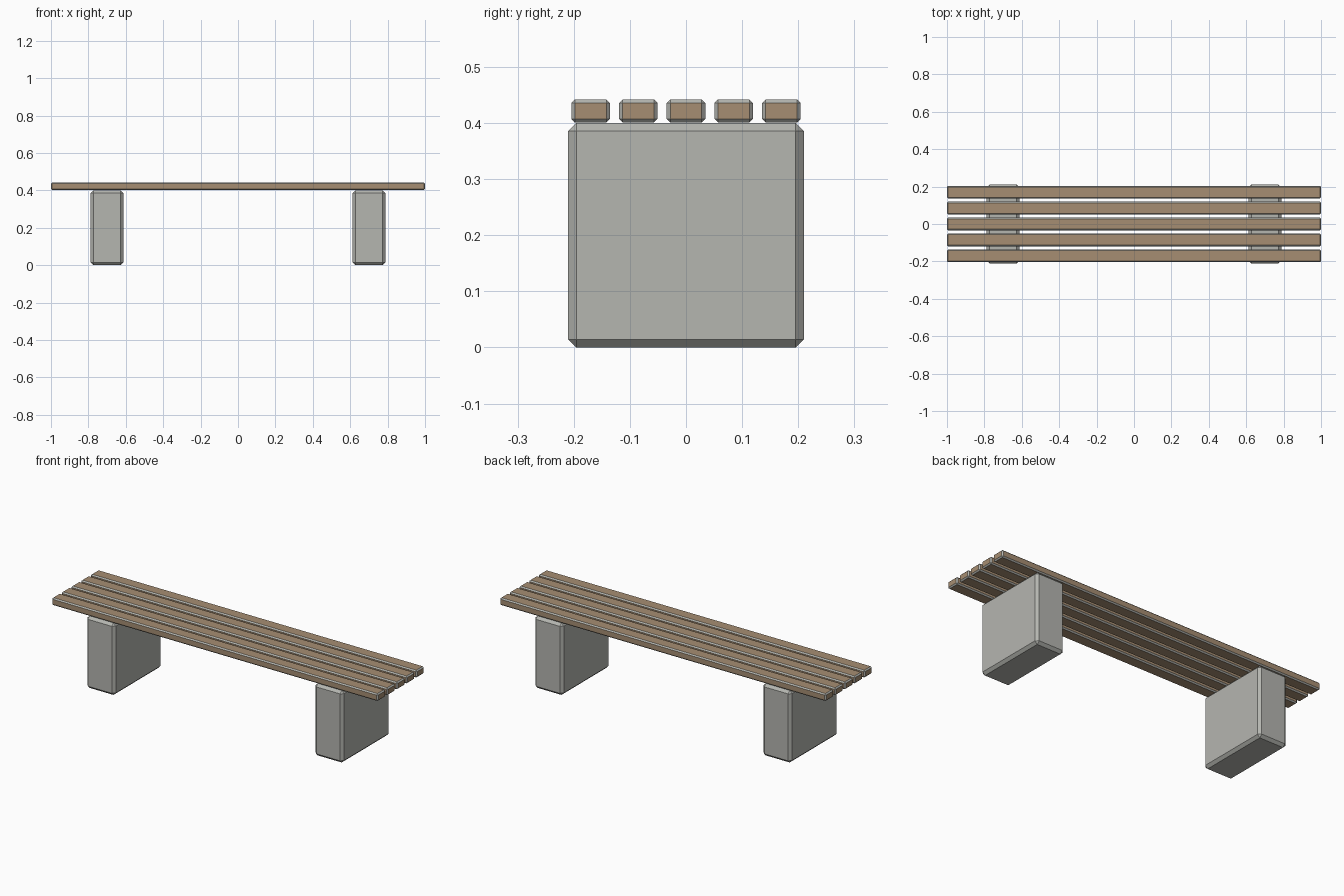
import bpy

if "Cube" in bpy.data.objects:
    bpy.data.objects.remove(bpy.data.objects["Cube"])


def make_material(name, colour):
    mat = bpy.data.materials.new(name)
    mat.diffuse_color = (*colour, 1.0)
    mat.use_nodes = True
    mat.node_tree.nodes["Principled BSDF"].inputs["Base Color"].default_value = mat.diffuse_color
    return mat


concrete = make_material("concrete_grey", (0.46, 0.465, 0.435))
wood = make_material("wood_brown", (0.38, 0.27, 0.17))


def bevelled_box(name, size, centre, bevel, materials):
    """Box with one-segment chamfers; the last material colours the chamfers."""
    bpy.ops.mesh.primitive_cube_add(size=1, location=centre)
    obj = bpy.context.object
    obj.name = name
    obj.scale = size
    bpy.ops.object.transform_apply(location=False, rotation=False, scale=True)
    for mat in materials:
        obj.data.materials.append(mat)
    mod = obj.modifiers.new("chamfer", 'BEVEL')
    mod.width = bevel
    mod.segments = 1
    mod.limit_method = 'NONE'
    mod.material = len(materials) - 1
    return obj


# Two concrete block legs
for side, x in (("left", -0.70), ("right", 0.70)):
    bevelled_box(f"{side}_leg", (0.175, 0.42, 0.40), (x, 0, 0.20), 0.0145, [concrete])

# Five wooden seat slats with grey chamfered edges
for i in range(5):
    y = (i - 2) * 0.085
    bevelled_box(f"seat_slat_{i + 1}", (2.0, 0.069, 0.041), (0, y, 0.4215), 0.0065,
                 [wood, concrete])
